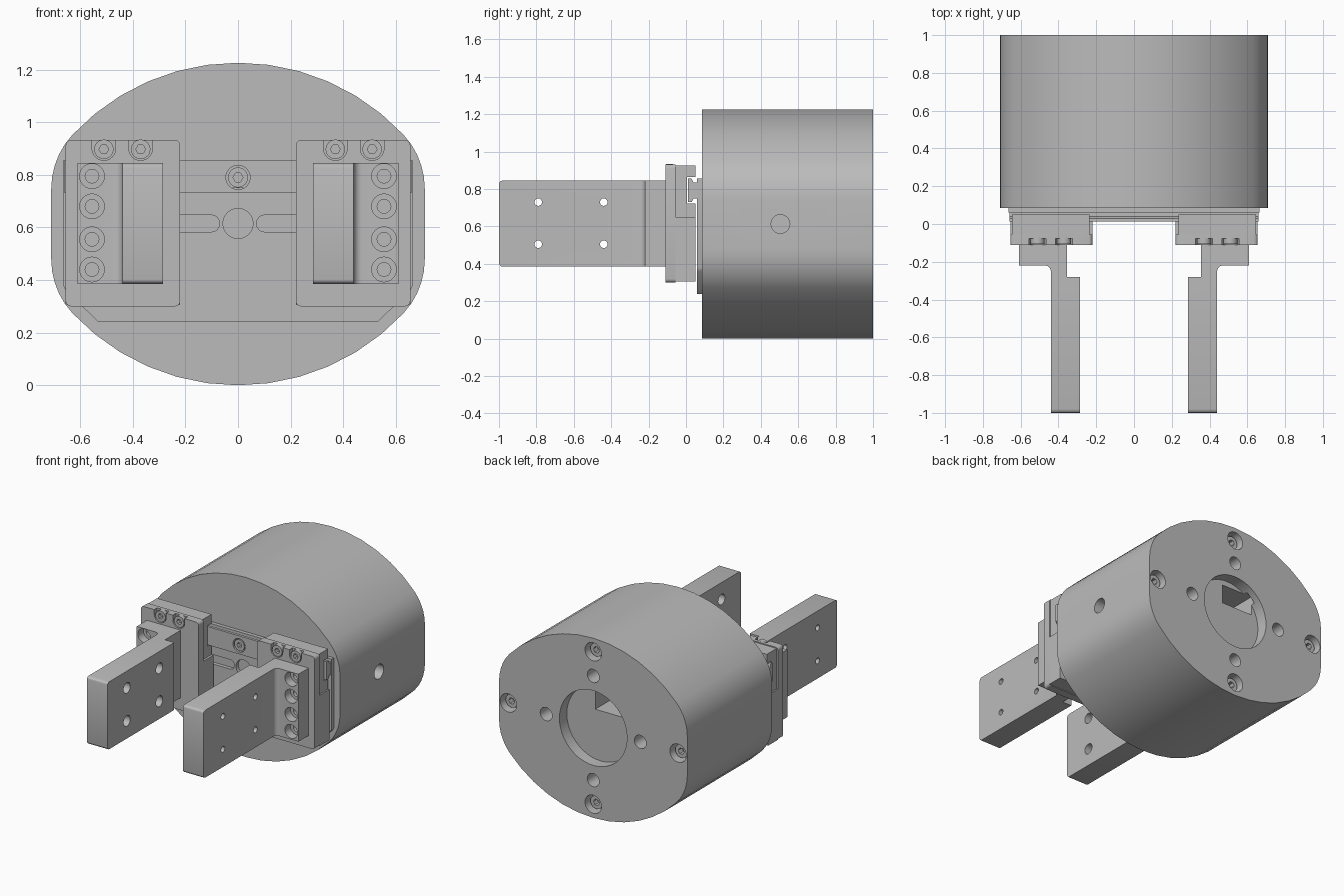
import bpy
import bmesh
from math import sin, cos, pi, radians, asin

cube = bpy.data.objects.get("Cube")
if cube:
    bpy.data.objects.remove(cube, do_unlink=True)

GREY = (0.5, 0.5, 0.5, 1.0)
metal = bpy.data.materials.new("machined grey")
metal.use_nodes = True
metal.diffuse_color = GREY
metal.node_tree.nodes["Principled BSDF"].inputs["Base Color"].default_value = GREY

MIDDLE = 0.613  # height of the body axis


def arc(cx, cy, r, start, end, steps):
    """Points on an arc, angles in degrees."""
    angles = [radians(start + (end - start) * i / steps) for i in range(steps + 1)]
    return [(cx + r * cos(a), cy + r * sin(a)) for a in angles]


def circle(cx, cy, r, sides=32):
    return arc(cx, cy, r, 0, 360, sides)[:-1]


def rect(x0, x1, y0, y1, r=0.0):
    if not r:
        return [(x0, y0), (x1, y0), (x1, y1), (x0, y1)]
    return (arc(x1 - r, y1 - r, r, 0, 90, 4) + arc(x0 + r, y1 - r, r, 90, 180, 4)
            + arc(x0 + r, y0 + r, r, 180, 270, 4) + arc(x1 - r, y0 + r, r, 270, 360, 4))


def prism(name, profile, axis, lo, hi):
    """Extrude a flat profile along an axis, from lo to hi."""
    place = {"x": lambda a, b, t: (t, a, b),
             "y": lambda a, b, t: (a, t, b),
             "z": lambda a, b, t: (a, b, t)}[axis]
    bm = bmesh.new()
    ends = [[bm.verts.new(place(a, b, t)) for a, b in profile] for t in (lo, hi)]
    for ring in ends:
        bm.faces.new(ring)
    n = len(profile)
    for i in range(n):
        j = (i + 1) % n
        bm.faces.new((ends[0][i], ends[0][j], ends[1][j], ends[1][i]))
    bmesh.ops.recalc_face_normals(bm, faces=bm.faces)
    mesh = bpy.data.meshes.new(name)
    bm.to_mesh(mesh)
    bm.free()
    mesh.materials.append(metal)
    obj = bpy.data.objects.new(name, mesh)
    bpy.context.collection.objects.link(obj)
    return obj


def cut(obj, *cuts):
    """Subtract prisms, each given as (profile, axis, lo, hi)."""
    cutters = []
    for spec in cuts:
        tool = prism("cutter", *spec)
        tool.hide_render = True
        mod = obj.modifiers.new("cut", "BOOLEAN")
        mod.operation = "DIFFERENCE"
        mod.solver = "EXACT"
        mod.object = tool
        cutters.append(tool)
    graph = bpy.context.evaluated_depsgraph_get()
    graph.update()
    mesh = bpy.data.meshes.new_from_object(obj.evaluated_get(graph))
    obj.modifiers.clear()
    obj.data = mesh
    for tool in cutters:
        bpy.data.objects.remove(tool, do_unlink=True)
    return obj


def screw(name, x, z, r, lo, hi, socket_from_back=False):
    """Round screw head along y with a hexagonal socket."""
    head = prism(name, circle(x, z, r, 24), "y", lo, hi)
    deep = (hi - lo) * 0.7
    span = (hi - deep, hi + 0.02) if socket_from_back else (lo - 0.02, lo + deep)
    return cut(head, (circle(x, z, r * 0.5, 6), "y", *span))


def mirrored(obj, name):
    copy = obj.copy()
    copy.data = obj.data.copy()
    copy.name = name
    bm = bmesh.new()
    bm.from_mesh(copy.data)
    for v in bm.verts:
        v.co.x = -v.co.x
    bmesh.ops.reverse_faces(bm, faces=bm.faces)
    bm.to_mesh(copy.data)
    bm.free()
    bpy.context.collection.objects.link(copy)


# Body: broad arcs above and below, blended into flat sides
BIG, FILLET, HALF = 0.86, 0.30, 0.71
big_z = 2 * MIDDLE - BIG
fx = HALF - FILLET
fz = big_z + ((BIG - FILLET) ** 2 - fx ** 2) ** 0.5
turn = 90 - asin(fx / (BIG - FILLET)) * 180 / pi
upper = (arc(fx, fz, FILLET, 0, turn, 5)[:-1]
         + arc(0, big_z, BIG, turn, 180 - turn, 12)
         + arc(-fx, fz, FILLET, 180 - turn, 180, 5)[1:])
outline = upper + [(-x, 2 * MIDDLE - z) for x, z in upper]
body = prism("body", outline, "y", 0.085, 1.0)

outer_spots = [(0.64, 0), (-0.64, 0), (0, 0.52), (0, -0.52)]
inner_spots = [(0.355, 0), (-0.355, 0), (0, 0.355), (0, -0.355)]
holes = [(circle(0, MIDDLE, 0.255, 48), "y", 0.92, 1.1),
         (rect(-0.20, 0.04, 0.70, 0.83), "y", 0.62, 0.95),
         (circle(0.505, 0.613, 0.05), "x", 0.6, 0.8)]
holes += [(circle(x, MIDDLE + z, 0.062), "y", 0.92, 1.1) for x, z in outer_spots]
holes += [(circle(x, MIDDLE + z, 0.045), "y", 0.90, 1.1) for x, z in inner_spots]
cut(body, *holes)
for i, (x, z) in enumerate(outer_spots):
    screw(f"back_screw_{i + 1}", x, MIDDLE + z, 0.045, 0.91, 0.965, True)
prism("inner_connector", rect(-0.12, -0.03, 0.72, 0.80), "y", 0.61, 0.65)

# Base plate with chamfered lower corners, centre hole and two slots
plate = prism("base_plate", [(-0.53, 0.24), (0.53, 0.24), (0.655, 0.36), (0.665, 0.38),
                             (0.665, 0.855), (-0.665, 0.855), (-0.665, 0.38),
                             (-0.655, 0.36)], "y", 0.06, 0.085)
cut(plate, (circle(0, 0.615, 0.057), "y", 0.0, 0.1),
    (rect(0.07, 0.28, 0.583, 0.647, 0.031), "y", 0.0, 0.1),
    (rect(-0.28, -0.07, 0.583, 0.647, 0.031), "y", 0.0, 0.1))

# Dovetail rail with its centre screw
side = [(0.06, 0.75), (0.04, 0.75), (0.03, 0.73), (0.012, 0.73)]
rail = prism("rail", side + [(y, 1.585 - z) for y, z in reversed(side)], "x", -0.66, 0.66)
cut(rail, (circle(0, 0.79, 0.046), "y", -0.1, 0.04))
screw("rail_screw", 0, 0.79, 0.038, 0.014, 0.05)

# Carriage: front plate with screw notches, guide blocks behind it
pair = []
bolts = (0.37, 0.51)
front = prism("carriage_plate", rect(0.22, 0.655, 0.30, 0.932, 0.02), "y", -0.11, -0.055)
notches = []
for x in bolts:
    notch = arc(x, 0.9, 0.045, 180, 360, 12) + [(x + 0.045, 1.0), (x - 0.045, 1.0)]
    notches.append((notch, "y", -0.2, -0.078))
pair.append(cut(front, *notches))
pair += [screw(f"carriage_screw_{i + 1}", x, 0.897, 0.037, -0.107, -0.07)
         for i, x in enumerate(bolts)]
channel = (rect(0.005, 0.2, 0.722, 0.863), "x", 0.0, 1.0)
pair.append(cut(prism("guide_block", rect(0.235, 0.645, 0.65, 0.925), "y", -0.055, 0.05), channel))
pair.append(prism("lower_block", rect(0.22, 0.655, 0.305, 0.65), "y", -0.055, 0.05))

# Finger: long arm and screwed flange, tip corners rounded
shape = [(0.285, -1.0), (0.44, -1.0)] + arc(0.47, -0.25, 0.03, 180, 90, 5) + [
    (0.61, -0.22), (0.61, -0.11), (0.355, -0.11), (0.355, -0.28), (0.285, -0.28)]
finger = prism("finger", shape, "z", 0.385, 0.845)
bm = bmesh.new()
bm.from_mesh(finger.data)
tip = [e for e in bm.edges if all(v.co.y < -0.99 for v in e.verts)
       and abs(e.verts[0].co.z - e.verts[1].co.z) < 0.01]
bmesh.ops.bevel(bm, geom=tip, offset=0.02, segments=3, affect="EDGES", profile=0.5)
bm.to_mesh(finger.data)
bm.free()
drills = []
for y in (-0.79, -0.44):
    for z in (0.505, 0.73):
        drills += [(circle(y, z, 0.02, 20), "x", 0.2, 0.5),
                   (circle(y, z, 0.036, 24), "x", 0.2, 0.36)]
for z in (0.44, 0.555, 0.68, 0.795):
    drills += [(circle(0.555, z, 0.026, 20), "y", -0.3, 0.0),
               (circle(0.555, z, 0.047, 24), "y", -0.3, -0.16)]
pair.append(cut(finger, *drills))

# Opposite carriage and finger
for obj in pair:
    base = obj.name
    obj.name = "left_" + base
    mirrored(obj, "right_" + base)

# Smooth round surfaces, keep machined edges crisp
for obj in bpy.context.scene.objects:
    obj.select_set(obj.type == "MESH")
bpy.context.view_layer.objects.active = body
bpy.ops.object.shade_smooth_by_angle(angle=radians(30))
